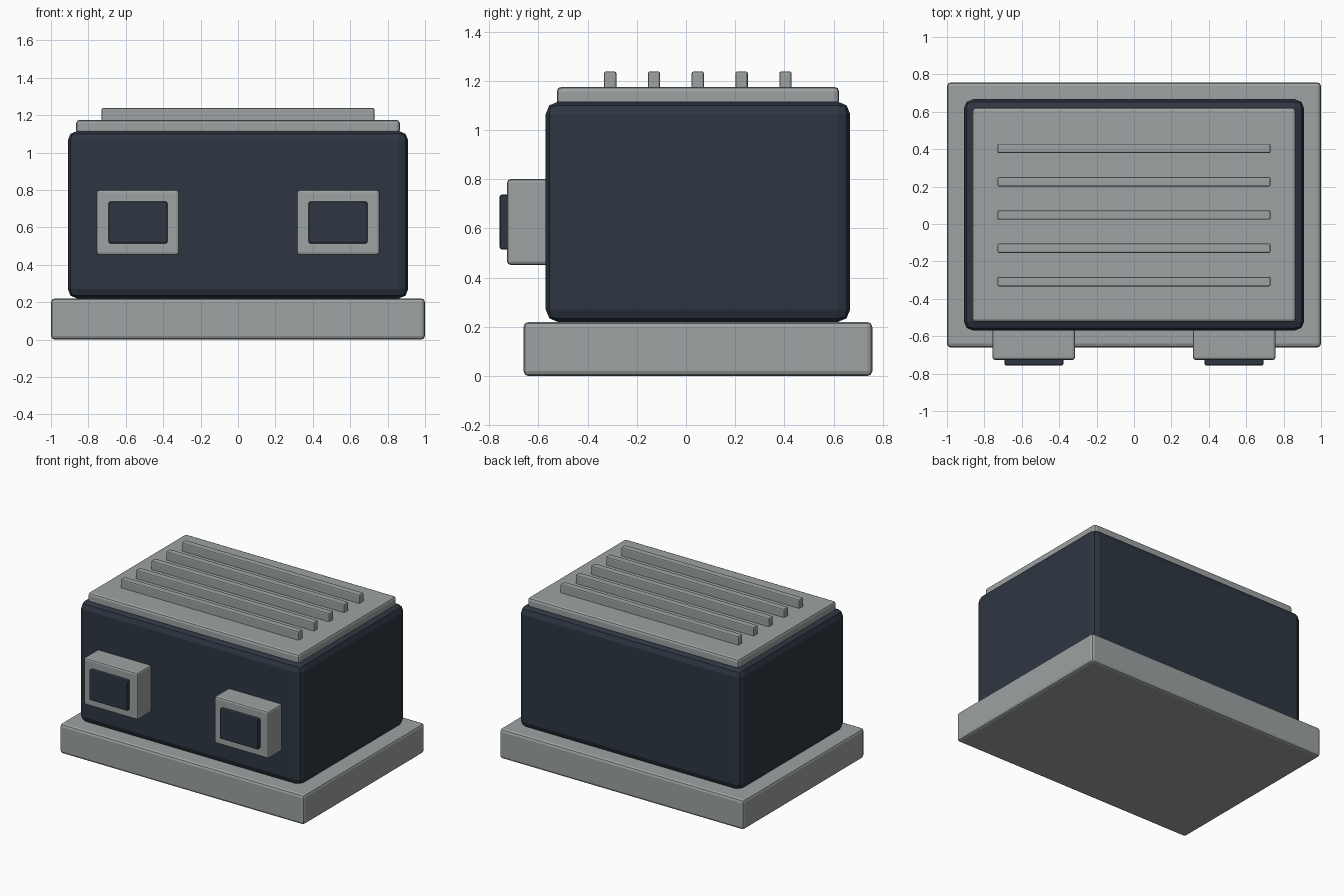
import bpy

default_cube = bpy.data.objects.get("Cube")
if default_cube:
    bpy.data.objects.remove(default_cube, do_unlink=True)


def make_material(name, rgb):
    mat = bpy.data.materials.new(name)
    mat.use_nodes = True
    colour = (*rgb, 1.0)
    mat.diffuse_color = colour
    mat.node_tree.nodes["Principled BSDF"].inputs["Base Color"].default_value = colour
    return mat


light_grey = make_material("light grey", (0.34, 0.36, 0.36))
dark_navy = make_material("dark navy", (0.027, 0.037, 0.054))


def bevelled_box(name, xs, ys, zs, bevel, mat):
    """Box between the given (min, max) pairs, with two-step bevelled edges."""
    spans = (xs, ys, zs)
    bpy.ops.mesh.primitive_cube_add(size=1, location=[(a + b) / 2 for a, b in spans])
    obj = bpy.context.object
    obj.name = name
    obj.scale = [b - a for a, b in spans]
    bpy.ops.object.transform_apply(location=False, rotation=False, scale=True)
    obj.data.materials.append(mat)
    mod = obj.modifiers.new("edge bevel", "BEVEL")
    mod.width = bevel
    mod.segments = 2
    return obj


# Base, main housing and lid
bevelled_box("base_plinth", (-1, 1), (-0.66, 0.757), (0, 0.22), 0.02, light_grey)
bevelled_box("housing", (-0.91, 0.91), (-0.57, 0.667), (0.22, 1.115), 0.05, dark_navy)
bevelled_box("lid", (-0.865, 0.865), (-0.525, 0.622), (1.1, 1.175), 0.018, light_grey)

# Cooling ribs across the lid
for i in range(5):
    y = 0.048 + (i - 2) * 0.178
    bevelled_box(f"lid_rib_{i + 1}", (-0.73, 0.73), (y - 0.025, y + 0.025),
                 (1.16, 1.238), 0.008, light_grey)

# Front boxes with dark panels, one on each side
for side, s in (("left", 1), ("right", -1)):
    outer = sorted((s * 0.315, s * 0.757))
    inner = sorted((s * 0.378, s * 0.692))
    bevelled_box(f"{side}_front_box", outer, (-0.727, -0.55), (0.452, 0.8), 0.014, light_grey)
    bevelled_box(f"{side}_front_panel", inner, (-0.757, -0.71), (0.515, 0.737), 0.008, dark_navy)
